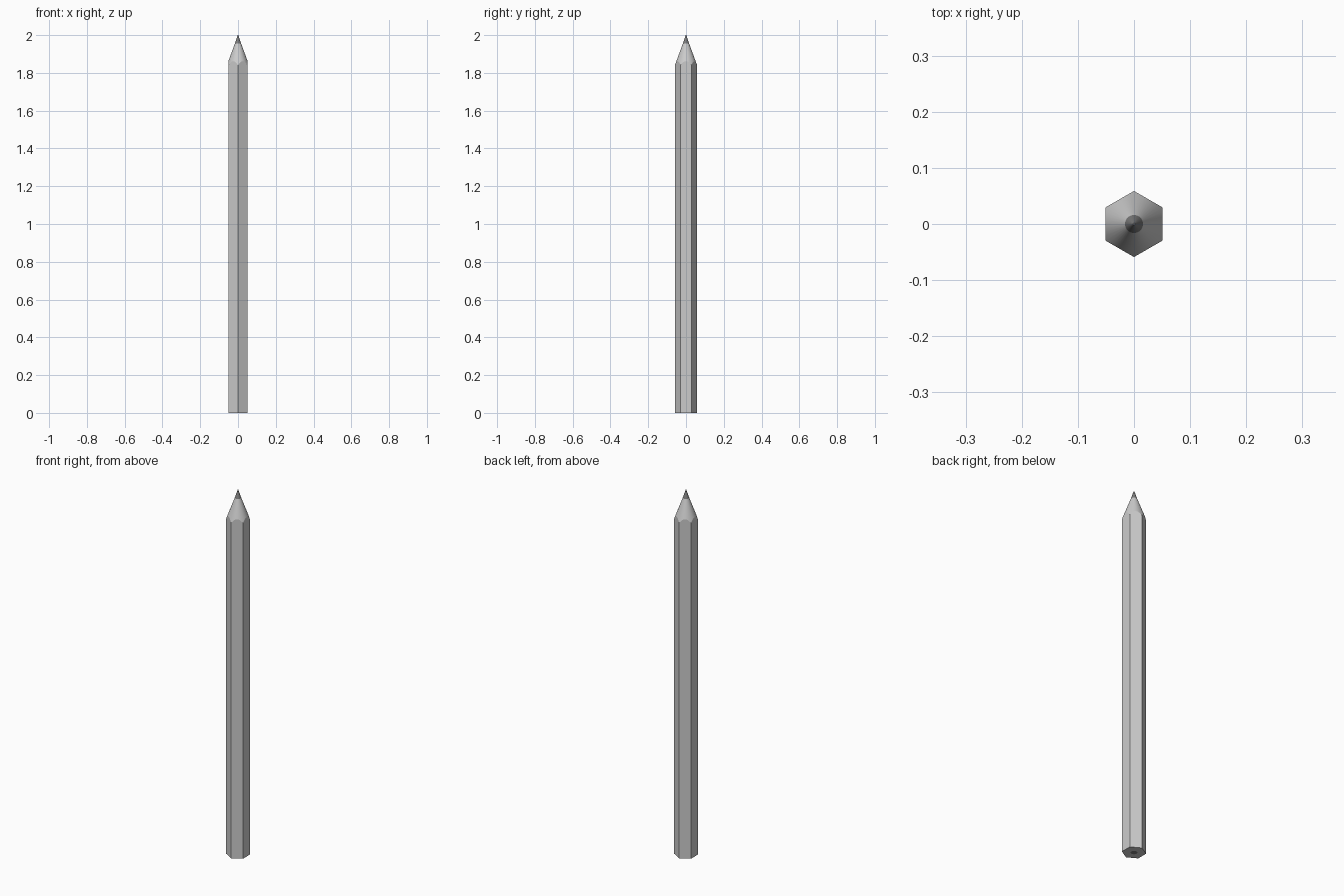
import bpy, bmesh, math

if "Cube" in bpy.data.objects:
    bpy.data.objects.remove(bpy.data.objects["Cube"])

SEG = 48             # points around the cone, 8 per hexagon face
APOTHEM = 0.051      # centre to flat; corners point to +-y
SLOPE = 0.37         # cone radius per unit of height below the tip
LEAD_R = 0.016
LEAD_Z = 2.0 - LEAD_R / SLOPE
STEP = SEG // 6


def finish(bm, name, colour=None):
    bmesh.ops.recalc_face_normals(bm, faces=bm.faces)
    mesh = bpy.data.meshes.new(name)
    bm.to_mesh(mesh)
    bm.free()
    obj = bpy.data.objects.new(name, mesh)
    bpy.context.collection.objects.link(obj)
    if colour:
        mat = bpy.data.materials.new(name)
        mat.diffuse_color = colour
        mat.use_nodes = True
        mat.node_tree.nodes["Principled BSDF"].inputs["Base Color"].default_value = mat.diffuse_color
        mesh.materials.append(mat)
    bpy.ops.object.select_all(action='DESELECT')
    obj.select_set(True)
    bpy.context.view_layer.objects.active = obj
    bpy.ops.object.shade_smooth_by_angle(angle=math.radians(15))
    return obj


def ring(bm, radius, height):
    pts = []
    for i in range(SEG):
        a = math.pi / 2 + 2 * math.pi * i / SEG
        r = radius(i)
        pts.append(bm.verts.new((r * math.cos(a), r * math.sin(a), height(r))))
    return pts


def bridge(bm, a, b):
    for i in range(SEG):
        j = (i + 1) % SEG
        bm.faces.new((a[i], a[j], b[j], b[i]))


def hex_radius(i):
    return APOTHEM / math.cos((i % STEP - STEP / 2) * 2 * math.pi / SEG)


# Hexagonal wooden body with the scalloped sharpened cone
bm = bmesh.new()
cone_top = ring(bm, lambda i: LEAD_R, lambda r: LEAD_Z)
scallop = ring(bm, hex_radius, lambda r: 2.0 - r / SLOPE)
bridge(bm, cone_top, scallop)
base = ring(bm, hex_radius, lambda r: 0.0)
hole = ring(bm, lambda i: LEAD_R, lambda r: 0.0)
bridge(bm, base, hole)
for k in range(6):
    ids = [(k * STEP + n) % SEG for n in range(STEP + 1)]
    bm.faces.new([scallop[i] for i in ids] + [base[i] for i in reversed(ids)])
finish(bm, "wooden_body")

# Lead core running through the body to the pointed tip
bm = bmesh.new()
bottom = ring(bm, lambda i: LEAD_R, lambda r: 0.0)
shoulder = ring(bm, lambda i: LEAD_R, lambda r: LEAD_Z)
tip = ring(bm, lambda i: 0.0015, lambda r: 2.0)
bridge(bm, bottom, shoulder)
bridge(bm, shoulder, tip)
bm.faces.new(bottom)
bm.faces.new(tip)
finish(bm, "lead_core", (0.2, 0.2, 0.2, 1.0))
